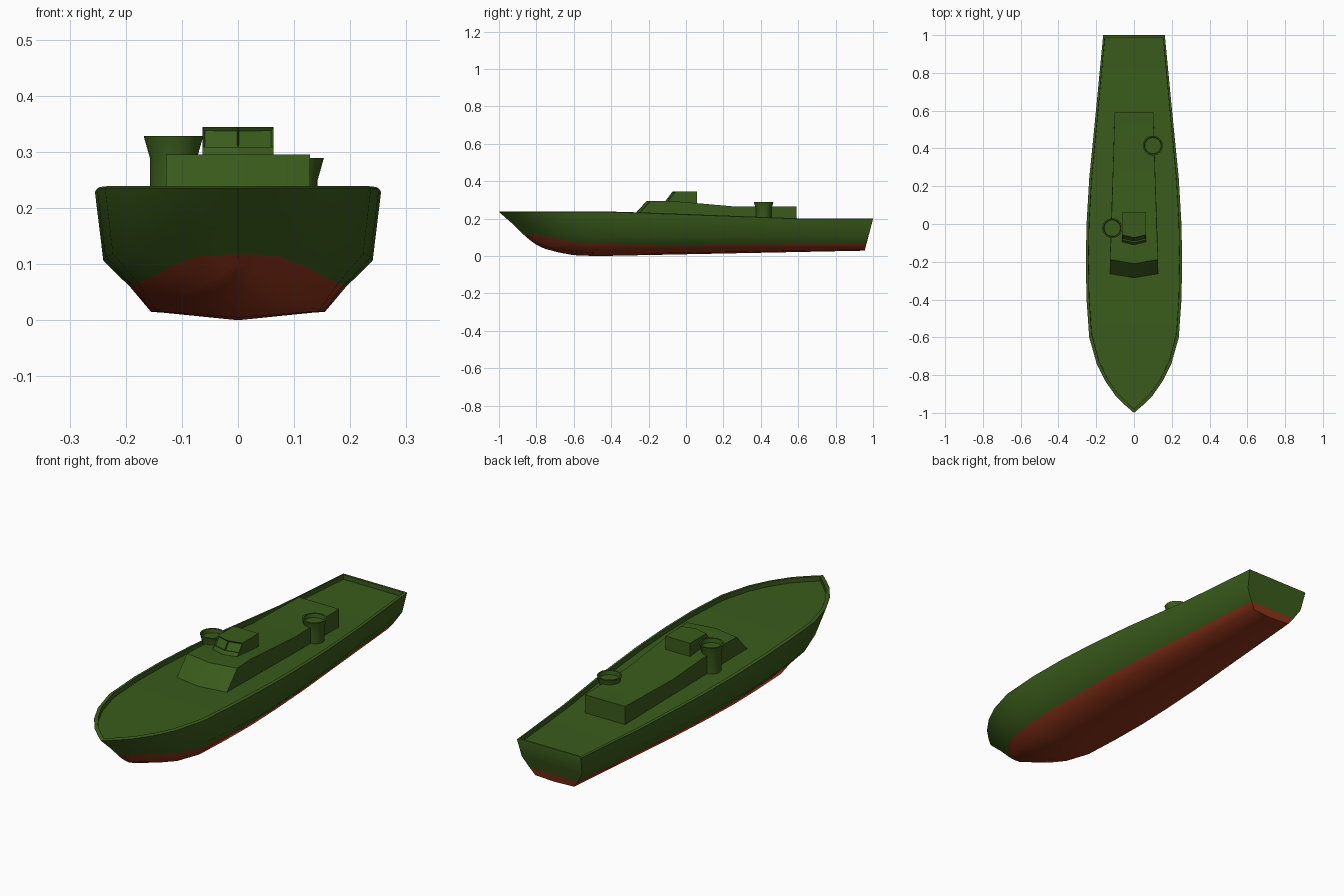
import bpy, bmesh, math

if "Cube" in bpy.data.objects:
    bpy.data.objects.remove(bpy.data.objects["Cube"])


def material(name, rgb):
    m = bpy.data.materials.new(name)
    m.diffuse_color = (*rgb, 1)
    m.use_nodes = True
    m.node_tree.nodes["Principled BSDF"].inputs["Base Color"].default_value = m.diffuse_color
    return m


GREEN = material("olive green", (0.042, 0.105, 0.011))
RED = material("bottom red", (0.27, 0.034, 0.010))


def finish(bm, name, mats, angle=30):
    bmesh.ops.remove_doubles(bm, verts=bm.verts, dist=1e-5)
    bmesh.ops.recalc_face_normals(bm, faces=bm.faces)
    me = bpy.data.meshes.new(name)
    bm.to_mesh(me)
    bm.free()
    for m in mats:
        me.materials.append(m)
    ob = bpy.data.objects.new(name, me)
    bpy.context.collection.objects.link(ob)
    bpy.ops.object.select_all(action='DESELECT')
    ob.select_set(True)
    bpy.context.view_layer.objects.active = ob
    bpy.ops.object.shade_smooth_by_angle(angle=math.radians(angle))
    return ob


def interp(keys, t):
    for (a, u), (b, v) in zip(keys, keys[1:]):
        if t <= b:
            return u + (v - u) * (t - a) / (b - a)
    return keys[-1][1]


# Hull: long lines from stem to transom
# width outline along the length, 1 = widest
OUTLINE = [(0, 0), (.02, .18), (.045, .38), (.085, .60), (.13, .775), (.2, .93),
           (.3, .985), (.4, 1), (.5, .985), (.62, .93), (.8, .79), (1, .64)]
SHEER_Z = [(0, .236), (.2, .236), (.33, .234), (.8, .199), (1, .199)]
# (bow y, stern y, half width, height keys)
LINES = [
    (-.835, .955, 0, [(0, .086), (.02, .060), (.045, .039), (.085, .020), (.13, .005), (.2, 0), (1, .029)]),
    (-.85, .957, .155, [(0, .098), (.045, .066), (.085, .045), (.13, .028), (.2, .016), (.4, .015), (1, .034)]),
    (-.872, .965, .192, [(0, .118), (.045, .114), (.085, .098), (.13, .08), (.2, .066), (.4, .059), (1, .066)]),
    (-.925, .978, .240, [(0, .17), (.085, .145), (.2, .118), (.4, .106), (1, .115)]),
    (-1, 1, .255, SHEER_Z),
    (-.993, .998, .250, [(t, z + .003) for t, z in SHEER_Z]),
    (-.978, .988, .241, [(t, z + .003) for t, z in SHEER_Z]),
    (-.978, .988, .240, [(t, z - .018) for t, z in SHEER_Z]),
]
bm = bmesh.new()
sides = []
for s in (1, -1):
    grid = []
    for y0, y1, w, zk in LINES:
        grid.append([bm.verts.new((s * w * f, y0 + (y1 - y0) * t, interp(zk, t)))
                     for t, f in OUTLINE])
    sides.append(grid)
R, L = sides
n = len(OUTLINE)
for k in range(len(LINES) - 1):
    strip = [bm.faces.new((g[k][i], g[k][i + 1], g[k + 1][i + 1], g[k + 1][i]))
             for g in sides for i in range(n - 1)]
    strip.append(bm.faces.new((R[k][-1], R[k + 1][-1], L[k + 1][-1], L[k][-1])))  # transom
    for f in strip:
        f.material_index = 1 if k < 2 else 0
for i in range(n - 1):  # deck
    bm.faces.new((R[-1][i], R[-1][i + 1], L[-1][i + 1], L[-1][i]))
finish(bm, "hull", [GREEN, RED], 55)


# Houses: side profile with a slightly pointed front; path = (y, z, half width, side setback)
def house(name, path, window_row=None):
    bm = bmesh.new()
    rows = [[bm.verts.new((x * w, y + abs(x) * back, z)) for x in (-1, 0, 1)]
            for y, z, w, back in path]
    faces = {}
    for i in range(len(rows)):
        a, b = rows[i], rows[(i + 1) % len(rows)]
        faces[i] = [bm.faces.new((a[j], a[j + 1], b[j + 1], b[j])) for j in (0, 1)]
    for j in (0, 2):
        bm.faces.new([r[j] for r in rows])
    bmesh.ops.recalc_face_normals(bm, faces=bm.faces)
    if window_row is not None:  # recessed window panes
        bmesh.ops.inset_individual(bm, faces=faces[window_row], thickness=.004, depth=-.007)
    return finish(bm, name, [GREEN], 15)


house("deckhouse", [(-.297, .20, .128, .022), (-.21, .295, .128, .022),
                    (-.08, .295, .122, 0), (.26, .265, .112, 0),
                    (.59, .265, .102, 0), (.59, .175, .102, 0)])
house("bridge", [(-.118, .285, .063, .015), (-.099, .309, .063, .015),
                 (-.073, .344, .063, .015), (.06, .344, .063, 0),
                 (.06, .28, .063, 0)], window_row=1)


# Gun tubs: round column with flared open top, spun from a profile
def tub(name, x, y, top, base, sides=18):
    prof = [(0, base), (.042, base), (.042, top - .039), (.053, top),
            (.046, top), (.043, top - .018), (0, top - .018)]
    bm = bmesh.new()
    rings = [[bm.verts.new((x + r * math.cos(2 * math.pi * i / sides),
                            y + r * math.sin(2 * math.pi * i / sides), z))
              for i in range(sides)] for r, z in prof]
    for a, b in zip(rings, rings[1:]):
        for i in range(sides):
            j = (i + 1) % sides
            bm.faces.new((a[i], a[j], b[j], b[i]))
    return finish(bm, name, [GREEN], 30)


tub("forward_gun_tub", -.115, -.022, .328, .19)
tub("aft_gun_tub", .100, .415, .289, .175)
